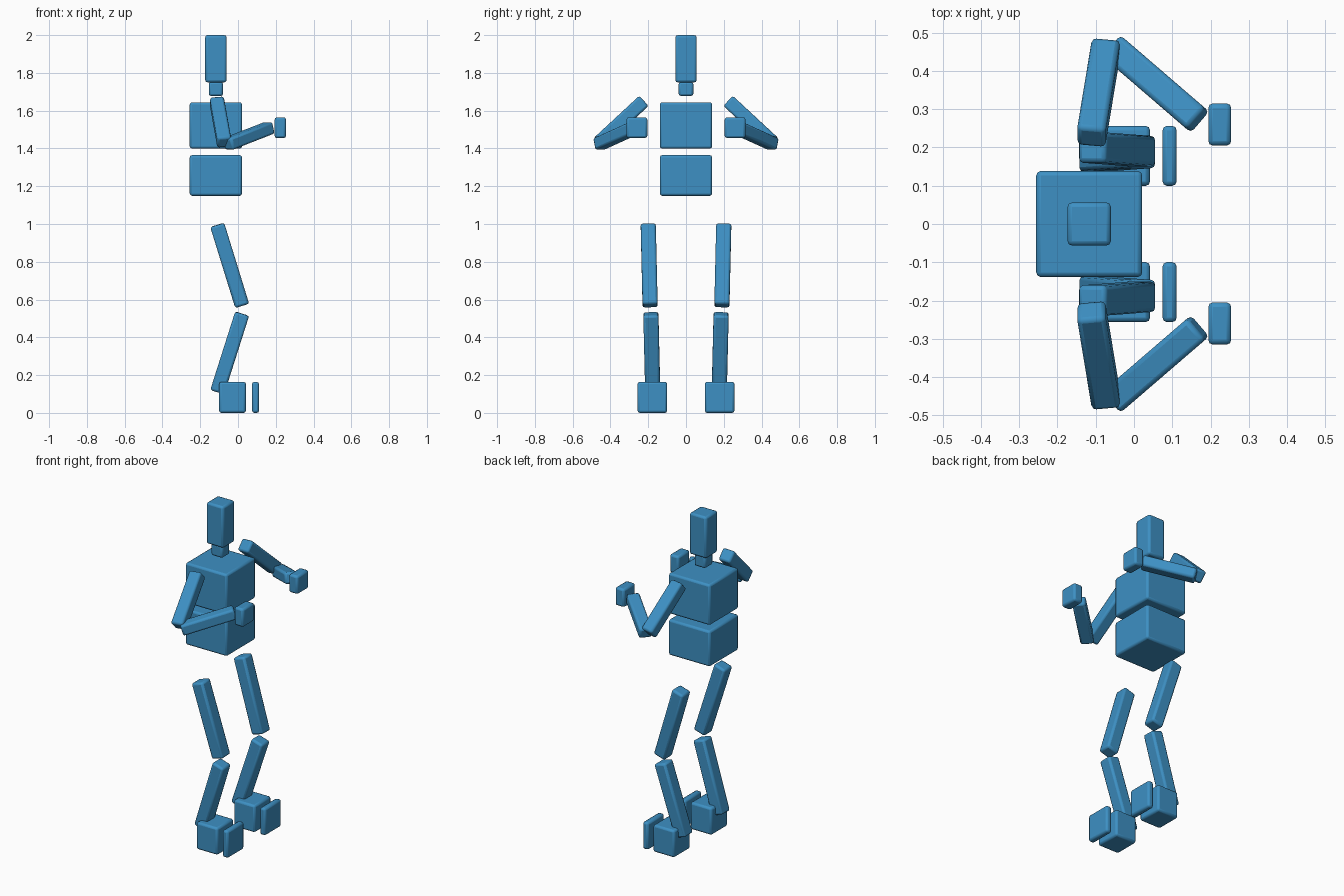
import bpy
from mathutils import Vector, Matrix

if "Cube" in bpy.data.objects:
    bpy.data.objects.remove(bpy.data.objects["Cube"], do_unlink=True)

blue = bpy.data.materials.new("blue")
blue.use_nodes = True
colour = (0.047, 0.28, 0.55, 1)
blue.diffuse_color = colour
blue.node_tree.nodes["Principled BSDF"].inputs["Base Color"].default_value = colour


def block(name, centre, size, rotation=None, bevel=0.012):
    """Softly bevelled box, optionally turned by a 3x3 rotation."""
    bpy.ops.mesh.primitive_cube_add(size=1)
    ob = bpy.context.object
    ob.name = name
    ob.data.transform(Matrix.Diagonal((*size, 1)))
    turn = (rotation or Matrix.Identity(3)).to_4x4()
    ob.matrix_world = Matrix.Translation(centre) @ turn
    ob.data.materials.append(blue)
    mod = ob.modifiers.new("soft_edges", "BEVEL")
    mod.width = bevel
    mod.segments = 2
    bpy.ops.object.shade_smooth_by_angle(angle=0.6)
    return ob


def limb(name, start, end, side, width, depth):
    """Bevelled bar from start to end; width lies along the side direction."""
    a, b = Vector(start), Vector(end)
    z = (a - b).normalized()
    x = Vector(side)
    x = (x - z * x.dot(z)).normalized()
    y = z.cross(x)
    turn = Matrix((x, y, z)).transposed()
    block(name, (a + b) / 2, (width, depth, (a - b).length), turn)


# Head and torso
block("neck", (-0.117, 0, 1.715), (0.075, 0.077, 0.075))
block("head", (-0.117, 0, 1.875), (0.113, 0.113, 0.25))
block("chest", (-0.117, 0, 1.522), (0.277, 0.277, 0.245))
block("pelvis", (-0.117, 0, 1.257), (0.277, 0.277, 0.215))

# Arms and legs, mirrored across y
for label, s in (("left", 1), ("right", -1)):
    elbow = (-0.055, s * 0.462, 1.423)
    wrist = (0.168, s * 0.27, 1.51)
    limb(label + "_upper_arm", (-0.112, s * 0.225, 1.65),
         (-0.073, s * 0.462, 1.43), (1, 0, 0), 0.075, 0.073)
    limb(label + "_forearm", elbow, wrist, (0.65, s * 0.76, 0), 0.073, 0.066)
    block(label + "_hand", (0.224, s * 0.26, 1.51), (0.06, 0.11, 0.11))
    limb(label + "_thigh", (-0.11, s * 0.2, 0.995), (0.022, s * 0.19, 0.567),
         (0, 1, 0), 0.08, 0.077)
    limb(label + "_shin", (0.022, s * 0.186, 0.525), (-0.11, s * 0.176, 0.11),
         (0, 1, 0), 0.08, 0.077)
    block(label + "_foot", (-0.029, s * 0.178, 0.082), (0.142, 0.157, 0.164))
    block(label + "_toes", (0.093, s * 0.178, 0.082), (0.037, 0.157, 0.164))
